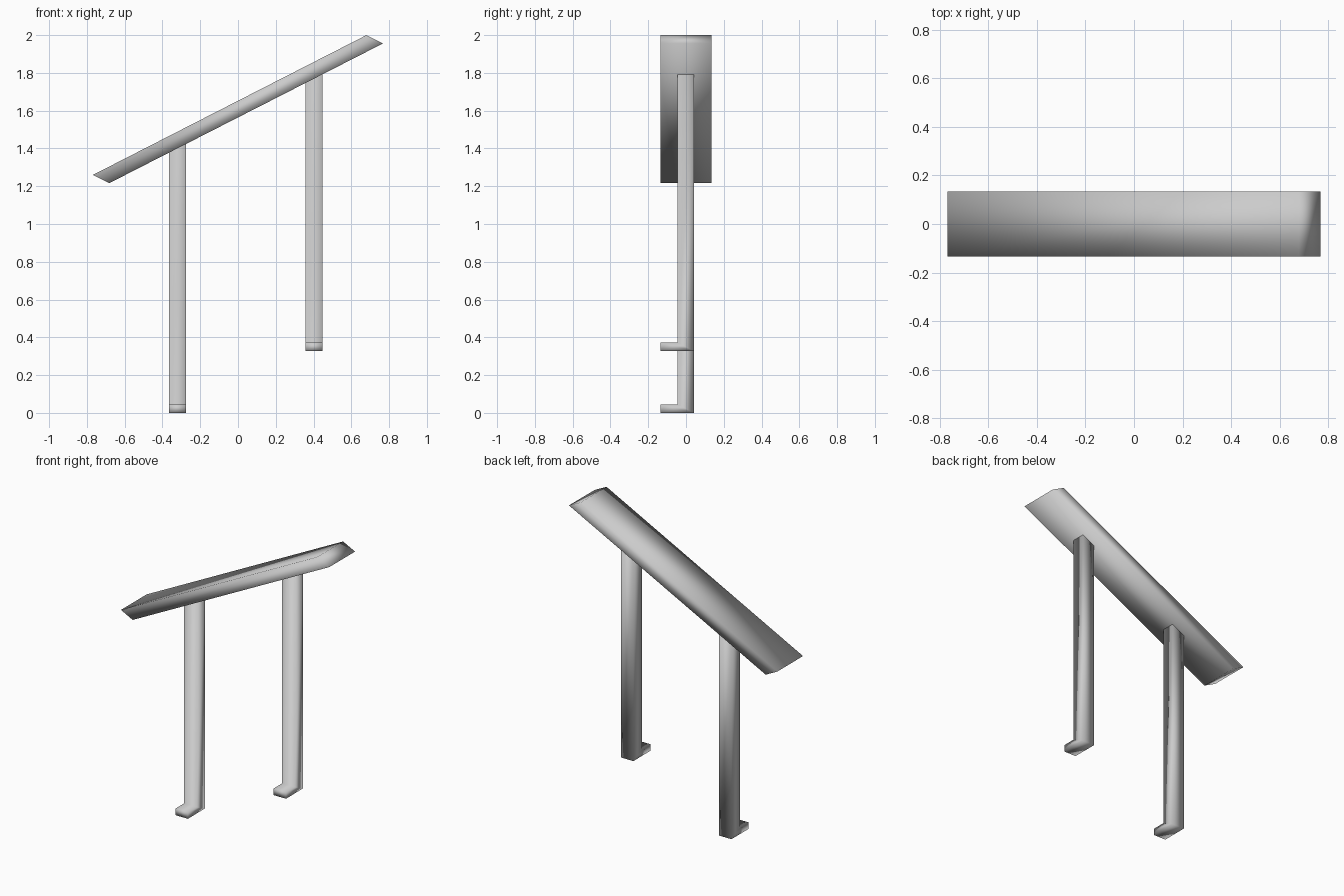
import bpy

if "Cube" in bpy.data.objects:
    bpy.data.objects.remove(bpy.data.objects["Cube"])

SLOPE = 0.74 / 1.446


def underside(x):
    """Height of the rail's underside at x."""
    return 1.216 + (x + 0.682) * SLOPE


def prism(name, near, far):
    """Solid joining two matching outlines, smooth shaded."""
    n = len(near)
    faces = [tuple(range(n)), tuple(range(2 * n - 1, n - 1, -1))]
    faces += [((i + 1) % n, i, n + i, n + (i + 1) % n) for i in range(n)]
    mesh = bpy.data.meshes.new(name)
    mesh.from_pydata(near + far, [], faces)
    obj = bpy.data.objects.new(name, mesh)
    bpy.context.collection.objects.link(obj)
    mesh.shade_smooth()
    return obj


# Sloping handrail with square-cut ends
rail = [(-0.768, 1.26), (-0.682, 1.216), (0.768, 1.956), (0.68, 2.0)]
prism("handrail",
      [(x, -0.135, z) for x, z in rail],
      [(x, 0.135, z) for x, z in rail])


# Posts: L-shaped side profile with a front foot, top cut to the rail slope
def post(name, cx, base):
    def outline(x):
        top = underside(x)
        return [(x, y, z) for y, z in (
            (0.043, base), (0.043, top), (-0.046, top),
            (-0.046, base + 0.045), (-0.135, base + 0.045), (-0.135, base))]
    prism(name, outline(cx - 0.045), outline(cx + 0.045))


post("lower_post", -0.32, 0.0)
post("upper_post", 0.403, 0.327)
